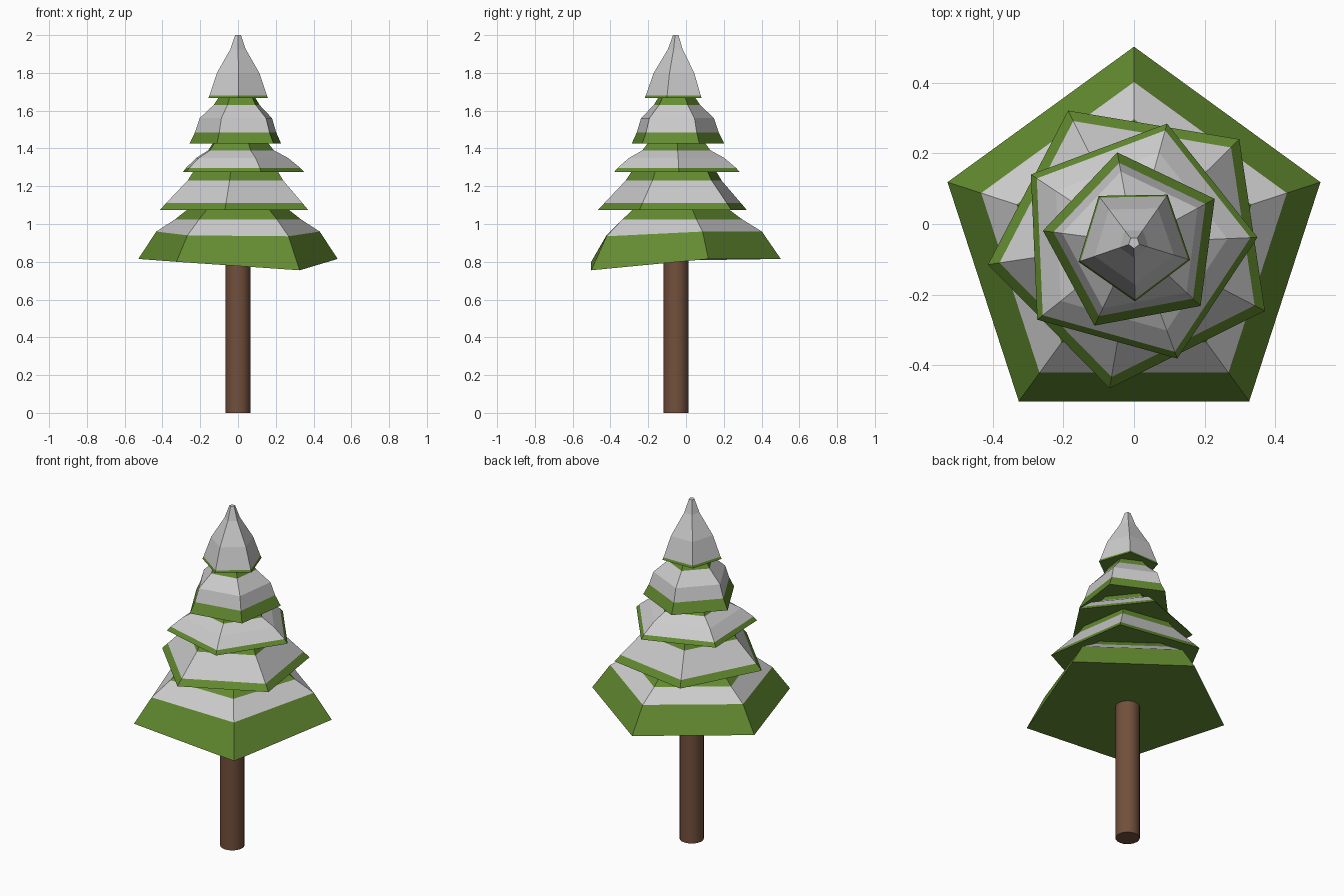
import bpy, bmesh, math

if "Cube" in bpy.data.objects:
    bpy.data.objects.remove(bpy.data.objects["Cube"])

CX, CY = 0.0, -0.053   # tree axis


def material(name, rgb):
    m = bpy.data.materials.new(name)
    m.diffuse_color = (*rgb, 1)
    m.use_nodes = True
    m.node_tree.nodes["Principled BSDF"].inputs["Base Color"].default_value = m.diffuse_color
    return m


green = material("needles", (0.125, 0.26, 0.03))
white = material("snow", (0.8, 0.8, 0.8))
brown = material("bark", (0.17, 0.08, 0.045))


def tier(name, start, profile, snow, tweaks={}):
    """Five-sided tier. profile = (radius, z) rings from the rim up;
    snow = band indices covered with snow; tweaks = {(ring, corner): dz}."""
    bm = bmesh.new()
    rings = []
    for j, (r, z) in enumerate(profile):
        ring = []
        for k in range(5):
            a = math.radians(start + 72 * k)
            dz = tweaks.get((j, k), 0)
            ring.append(bm.verts.new((CX + r * math.cos(a), CY + r * math.sin(a), z + dz)))
        rings.append(ring)
    for j in range(len(rings) - 1):
        lo, hi = rings[j], rings[j + 1]
        for k in range(5):
            n = (k + 1) % 5
            f = bm.faces.new((lo[k], lo[n], hi[n], hi[k]))
            f.material_index = 1 if j in snow else 0
    bm.faces.new(rings[0][::-1])
    top = bm.faces.new(rings[-1])
    top.material_index = 1 if len(rings) - 2 in snow else 0
    me = bpy.data.meshes.new(name)
    bm.to_mesh(me)
    bm.free()
    me.materials.append(green)
    me.materials.append(white)
    ob = bpy.data.objects.new(name, me)
    bpy.context.collection.objects.link(ob)
    return ob


# Trunk
bpy.ops.mesh.primitive_cylinder_add(vertices=20, radius=0.065, depth=0.84,
                                    location=(CX, CY, 0.42))
trunk = bpy.context.object
trunk.name = "trunk"
trunk.data.materials.append(brown)
bpy.ops.object.shade_smooth_by_angle()

# Snowy branch tiers, bottom to top (corner order is counter-clockwise from start)
tier("branches_bottom", 18,
     [(0.555, 0.815), (0.455, 0.96), (0.35, 1.025), (0.25, 1.10)], {1},
     {(0, 4): -0.06, (0, 3): -0.015, (1, 4): -0.025, (1, 3): -0.02})
tier("branches_lower", 44.5,
     [(0.418, 1.075), (0.385, 1.11), (0.27, 1.23), (0.23, 1.29)], {1})
tier("branches_middle", 2.5,
     [(0.35, 1.275), (0.33, 1.297), (0.265, 1.35), (0.19, 1.39), (0.15, 1.44)], {1, 2})
tier("branches_upper", 28.5,
     [(0.26, 1.425), (0.23, 1.485), (0.205, 1.56), (0.13, 1.63), (0.09, 1.69)], {1, 2})
tier("branches_top", 55,
     [(0.166, 1.667), (0.16, 1.68), (0.118, 1.80), (0.043, 1.925), (0.016, 2.0)], {1, 2, 3})
